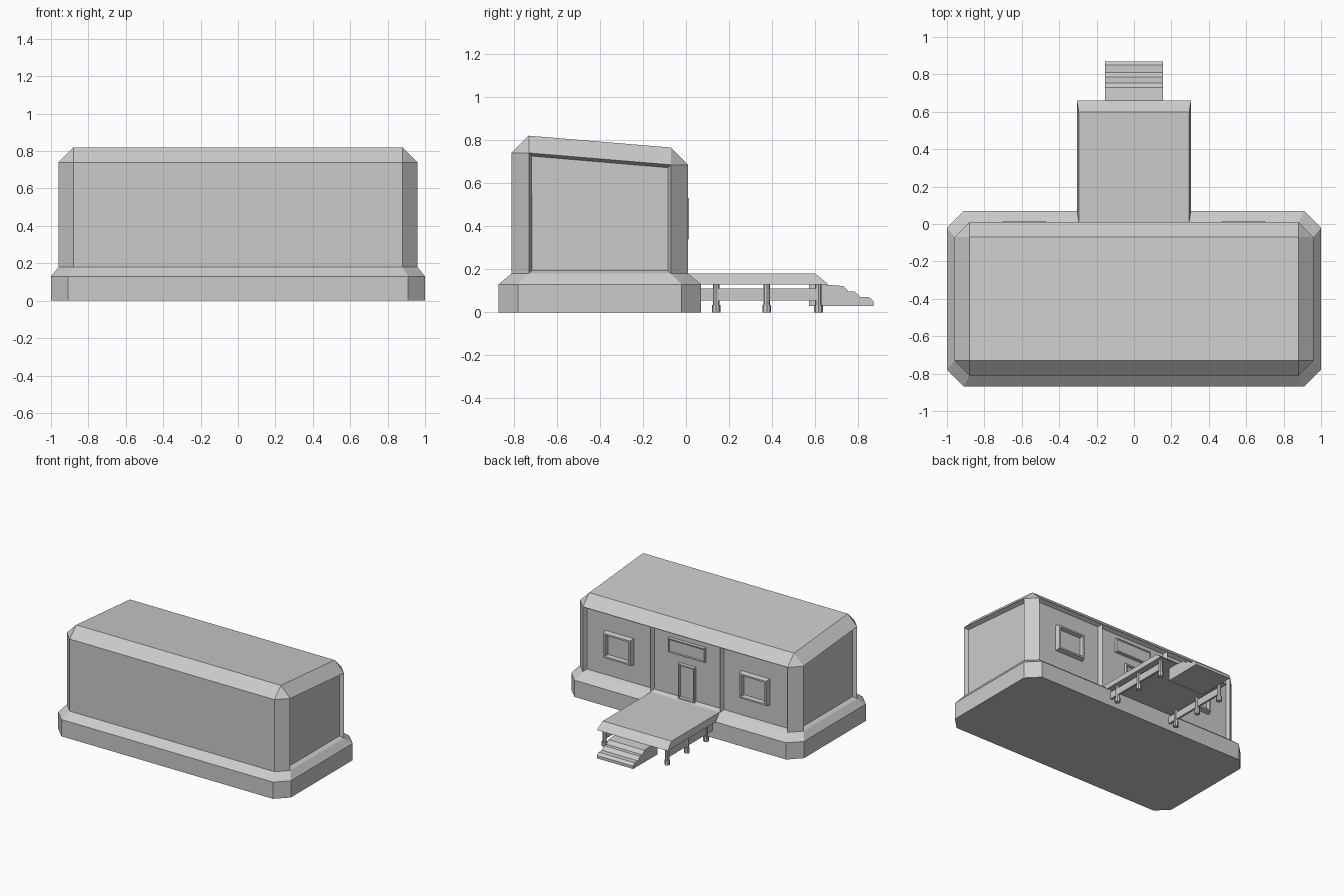
import bpy, bmesh
from mathutils import Matrix, Vector

if "Cube" in bpy.data.objects:
    bpy.data.objects.remove(bpy.data.objects["Cube"])


def finish(name, bm):
    bmesh.ops.recalc_face_normals(bm, faces=bm.faces[:])
    me = bpy.data.meshes.new(name)
    bm.to_mesh(me)
    bm.free()
    ob = bpy.data.objects.new(name, me)
    bpy.context.collection.objects.link(ob)
    return ob


def octagon(hx, y0, y1, c, zf, zb):
    # rectangle with clipped corners; front half at zf, back half at zb
    pts = [(-hx + c, y0), (hx - c, y0), (hx, y0 + c), (hx, y1 - c),
           (hx - c, y1), (-hx + c, y1), (-hx, y1 - c), (-hx, y0 + c)]
    return [(x, y, zf if y < -0.4 else zb) for x, y in pts]


def box(name, x0, x1, y0, y1, z0, z1):
    bm = bmesh.new()
    m = Matrix.LocRotScale(Vector(((x0 + x1) / 2, (y0 + y1) / 2, (z0 + z1) / 2)),
                           None, Vector((x1 - x0, y1 - y0, z1 - z0)))
    bmesh.ops.create_cube(bm, size=1, matrix=m)
    return finish(name, bm)


# Cabin body: stacked clipped rings, sloping roof
rings = [octagon(1.0, -0.87, 0.07, 0.09, 0, 0),
         octagon(1.0, -0.87, 0.07, 0.09, 0.13, 0.13),
         octagon(0.96, -0.81, 0.01, 0.08, 0.18, 0.18),
         octagon(0.96, -0.81, 0.01, 0.08, 0.74, 0.685),
         octagon(0.88, -0.73, -0.07, 0.0, 0.82, 0.765)]
bm = bmesh.new()
vs = [[bm.verts.new(p) for p in r] for r in rings]
for a, b in zip(vs, vs[1:]):
    for i in range(8):
        j = (i + 1) % 8
        bm.faces.new((a[i], a[j], b[j], b[i]))
bm.faces.new(vs[0][::-1])
bm.faces.new(vs[-1])
bmesh.ops.remove_doubles(bm, verts=bm.verts[:], dist=1e-4)
bmesh.ops.recalc_face_normals(bm, faces=bm.faces[:])


def walls(test):
    bm.normal_update()
    return [f for f in bm.faces if 0.3 < f.calc_center_median().z < 0.6 and test(f.normal)]


# Back wall split in three bays, then bays and side walls are recessed
for x in (-0.3, 0.3):
    fs = walls(lambda n: n.y > 0.99)
    geom = fs + list({e for f in fs for e in f.edges}) + list({v for f in fs for v in f.verts})
    bmesh.ops.bisect_plane(bm, geom=geom, plane_co=(x, 0, 0), plane_no=(1, 0, 0))
bmesh.ops.inset_individual(bm, faces=walls(lambda n: n.y > 0.99 or abs(n.x) > 0.99),
                           thickness=0.02, depth=-0.03)
finish("cabin_body", bm)


def panel(name, x, z0, z1, w, y1, border, recess, taper=0.01):
    # framed panel standing on the recessed back wall
    bm = bmesh.new()
    a = [bm.verts.new((x + sx * w / 2, -0.03, z)) for sx, z in
         ((-1, z0), (1, z0), (1, z1), (-1, z1))]
    b = [bm.verts.new((x + sx * (w / 2 - taper), y1, z)) for sx, z in
         ((-1, z0 + taper), (1, z0 + taper), (1, z1 - taper), (-1, z1 - taper))]
    for i in range(4):
        j = (i + 1) % 4
        bm.faces.new((a[i], a[j], b[j], b[i]))
    bm.faces.new(a)
    front = bm.faces.new(b[::-1])
    bmesh.ops.recalc_face_normals(bm, faces=bm.faces[:])
    bmesh.ops.inset_individual(bm, faces=[front], thickness=border)
    bmesh.ops.inset_individual(bm, faces=[front], thickness=0.008, depth=-recess)
    finish(name, bm)


# Windows, door and blank board above the door
for side, x in (("left", -0.585), ("right", 0.585)):
    panel(side + "_window", x, 0.33, 0.54, 0.25, 0.015, 0.018, 0.03)
panel("door", 0, 0.18, 0.46, 0.15, 0.0, 0.015, 0.012, 0.005)
panel("door_board", 0, 0.52, 0.635, 0.32, 0.0, 0.006, 0.005, 0.004)

# Porch deck with sloped rim
bm = bmesh.new()
low = [bm.verts.new(p) for p in ((-.305, 0, .13), (.305, 0, .13), (.305, .66, .13), (-.305, .66, .13))]
top = [bm.verts.new(p) for p in ((-.295, -.02, .18), (.295, -.02, .18), (.295, .6, .18), (-.295, .6, .18))]
for i in range(4):
    j = (i + 1) % 4
    bm.faces.new((low[i], low[j], top[j], top[i]))
bm.faces.new(low[::-1])
bm.faces.new(top)
finish("porch_deck", bm)


def cylinder(name, x, y, z0, z1, r):
    bm = bmesh.new()
    bmesh.ops.create_cone(bm, cap_ends=True, segments=8, radius1=r, radius2=r, depth=z1 - z0,
                          matrix=Matrix.Translation((x, y, (z0 + z1) / 2)))
    finish(name, bm)


# Porch beams, posts and feet
for side, s in (("left", -1), ("right", 1)):
    box(side + "_beam", s * 0.27 - 0.008, s * 0.27 + 0.008, 0.05, 0.62, 0.055, 0.11)
    for y in (0.14, 0.375, 0.615):
        cylinder(side + "_post", s * 0.27, y, 0.03, 0.135, 0.015)
        cylinder(side + "_foot", s * 0.27, y, 0.0, 0.035, 0.02)

# Steps: side profile extruded across x
profile = [(.57, .03), (.87, .03), (.87, .052), (.85, .07), (.81, .07), (.785, .096),
           (.755, .096), (.73, .122), (.65, .128), (.57, .128)]
bm = bmesh.new()
f = bm.faces.new([bm.verts.new((-0.155, y, z)) for y, z in profile])
ext = bmesh.ops.extrude_face_region(bm, geom=[f])
bmesh.ops.translate(bm, vec=(0.31, 0, 0),
                    verts=[g for g in ext["geom"] if isinstance(g, bmesh.types.BMVert)])
finish("steps", bm)
